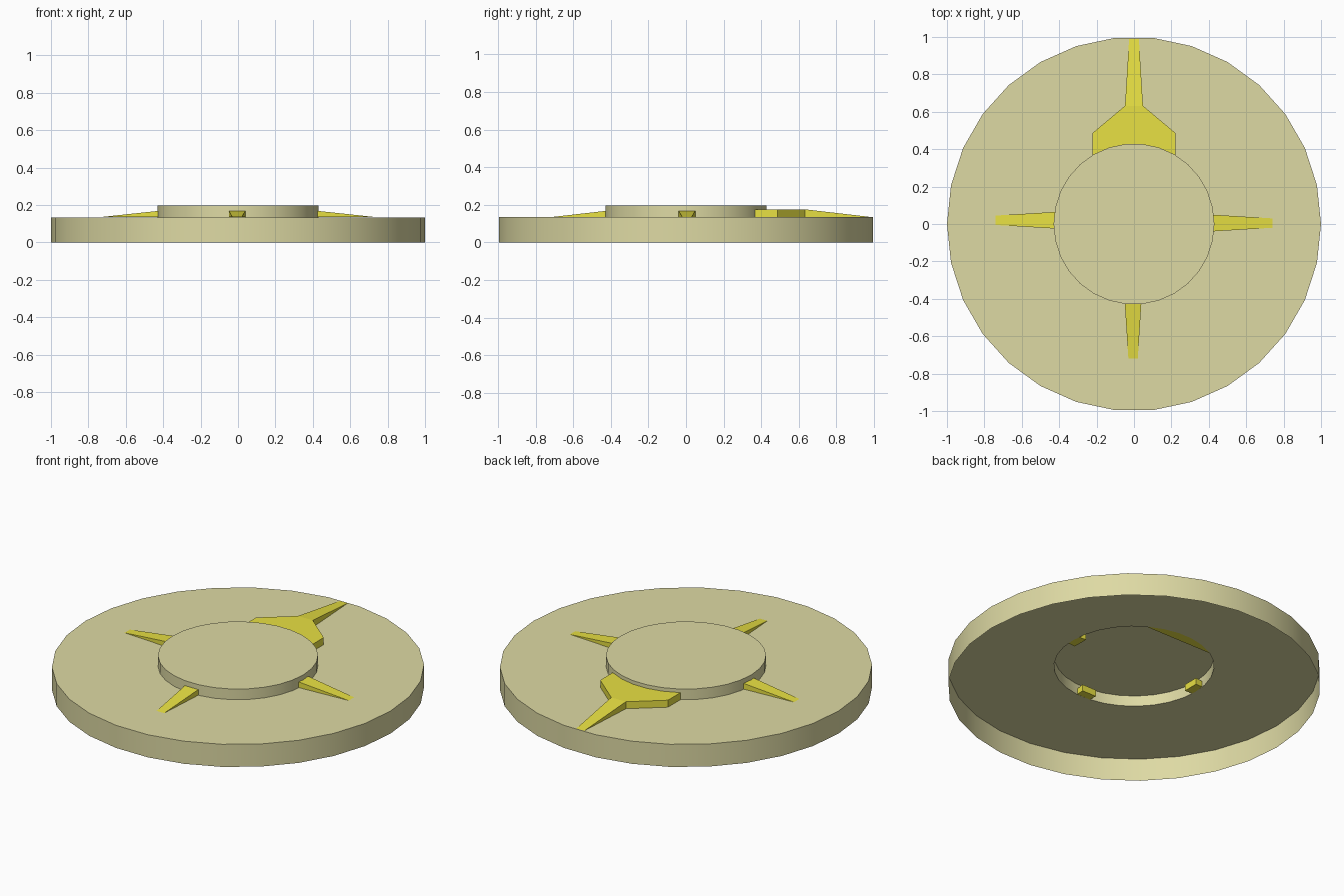
import bpy, bmesh, math
from mathutils import Matrix

if "Cube" in bpy.data.objects:
    bpy.data.objects.remove(bpy.data.objects["Cube"])

SIDES = 30
PLATE_Z, CAP_Z, CAP_R = 0.134, 0.197, 0.43
BASE_Z = PLATE_Z + 0.0004


def material(name, rgb):
    m = bpy.data.materials.new(name)
    m.diffuse_color = (*rgb, 1)
    m.use_nodes = True
    m.node_tree.nodes["Principled BSDF"].inputs["Base Color"].default_value = m.diffuse_color
    return m


def add_object(name, bm, mat):
    mesh = bpy.data.meshes.new(name)
    bm.to_mesh(mesh)
    bm.free()
    mesh.materials.append(mat)
    ob = bpy.data.objects.new(name, mesh)
    bpy.context.collection.objects.link(ob)
    return ob


def fin(name, outline, mat, turn=0.0):
    """Solid fin pointing along +y; outline holds (x, y, top height) points."""
    bm = bmesh.new()
    low = [bm.verts.new((x, y, BASE_Z)) for x, y, _ in outline]
    top = [bm.verts.new((x, y, z)) for x, y, z in outline]
    n = len(outline)
    # split into cross strips between mirrored pairs so the top bends cleanly
    for i in range(n // 2 - 1):
        j = n - 1 - i
        bm.faces.new((top[i], top[i + 1], top[j - 1], top[j]))
        bm.faces.new((low[j], low[j - 1], low[i + 1], low[i]))
    for i in range(n):
        k = (i + 1) % n
        bm.faces.new((low[i], low[k], top[k], top[i]))
    bmesh.ops.remove_doubles(bm, verts=bm.verts, dist=0.00005)
    bmesh.ops.recalc_face_normals(bm, faces=bm.faces)
    bm.transform(Matrix.Rotation(turn, 4, 'Z'))
    return add_object(name, bm, mat)


def mirrored(half):
    return half + [(-x, y, z) for x, y, z in reversed(half)]


shell_mat = material("pale_khaki", (0.73, 0.70, 0.37))
fin_mat = material("yellow", (0.81, 0.75, 0.056))

# stepped dish, open underneath: outer wall, flat plate, raised cap
bm = bmesh.new()
rings = []
for r, z in ((1, 0), (1, PLATE_Z), (CAP_R, PLATE_Z), (CAP_R, CAP_Z)):
    rings.append([bm.verts.new((r * math.cos(2 * math.pi * i / SIDES),
                                r * math.sin(2 * math.pi * i / SIDES), z))
                  for i in range(SIDES)])
for a, b in zip(rings, rings[1:]):
    for i in range(SIDES):
        k = (i + 1) % SIDES
        bm.faces.new((a[i], a[k], b[k], b[i]))
bm.faces.new(rings[-1])
dish = add_object("dish", bm, shell_mat)
bpy.context.view_layer.objects.active = dish
dish.select_set(True)
bpy.ops.object.shade_smooth_by_angle(angle=math.radians(30))

# three short fins, poking slightly through the cap wall
for name, tip, turn, shift in (("front_fin", 0.72, math.pi, (-0.005, 0)),
                               ("right_fin", 0.74, -math.pi / 2, (0, 0.005)),
                               ("left_fin", 0.74, math.pi / 2, (0, 0.02))):
    ob = fin(name, mirrored([(0.047, 0.38, 0.173), (0.025, tip, BASE_Z)]),
             fin_mat, turn)
    ob.location = (*shift, 0)

# long flared back fin whose root follows the cap's facets
H = 0.176
root = [(CAP_R * math.sin(math.radians(a)), CAP_R * math.cos(math.radians(a)), H)
        for a in (6, 18)]
half = root + [(0.222, 0.368, H), (0.222, 0.486, H), (0.048, 0.632, H),
               (0.026, 0.99, BASE_Z)]
back = fin("back_fin", mirrored(half), fin_mat)
